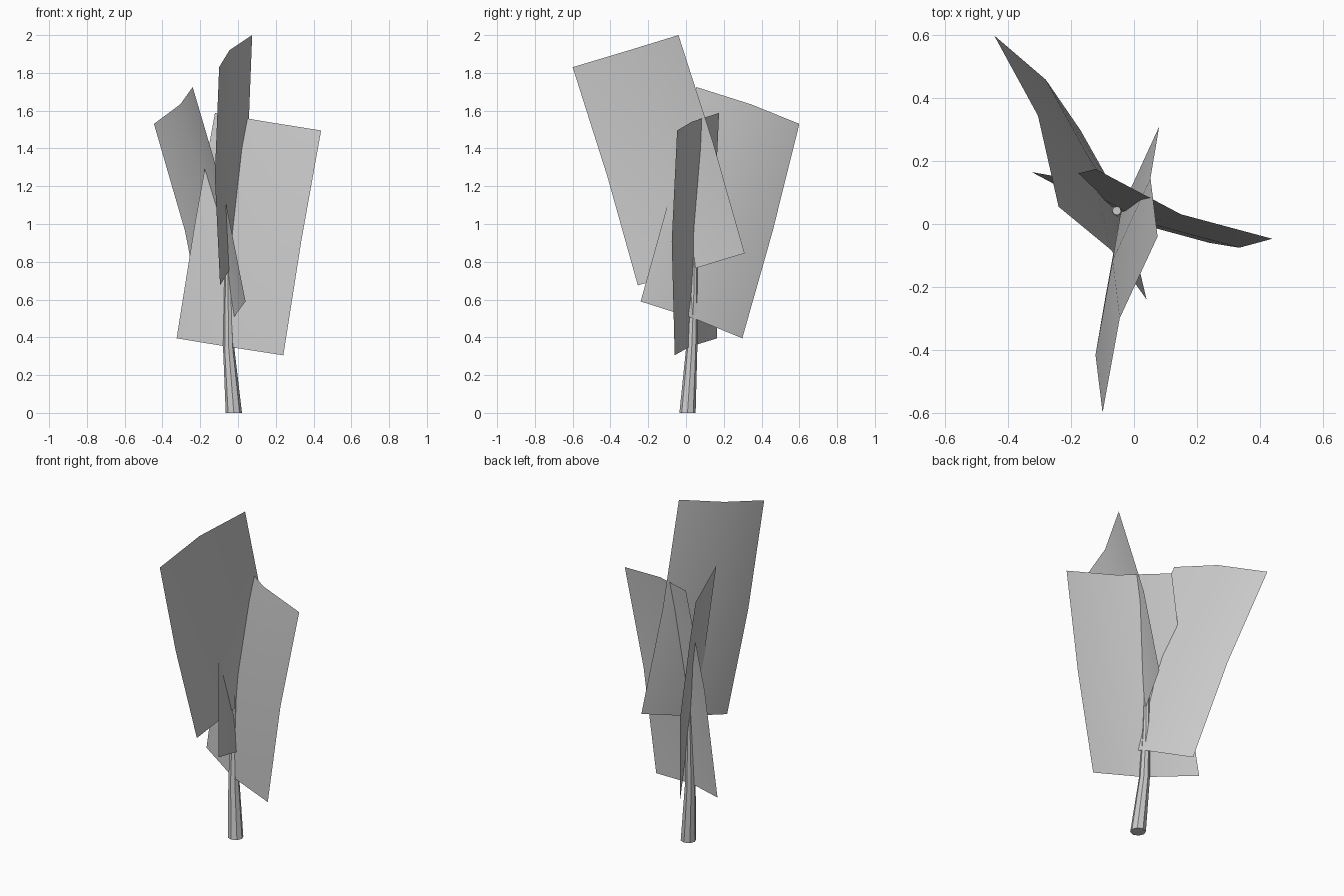
import bpy, math
from mathutils import Vector

if "Cube" in bpy.data.objects:
    bpy.data.objects.remove(bpy.data.objects["Cube"])


def make(name, verts, faces):
    me = bpy.data.meshes.new(name)
    me.from_pydata(verts, [], faces)
    ob = bpy.data.objects.new(name, me)
    bpy.context.collection.objects.link(ob)
    bpy.context.view_layer.objects.active = ob
    ob.select_set(True)
    bpy.ops.object.shade_smooth_by_angle(angle=math.radians(40))
    ob.select_set(False)
    return ob


def leaf(name, bl, br, tl, tr, bow_u, bow_v):
    """2 x 2 leaf card from four corners, bowed across (u) and along (v)."""
    bl, br, tl, tr, bow_u, bow_v = map(Vector, (bl, br, tl, tr, bow_u, bow_v))
    verts = []
    for v in (0, 0.5, 1):
        for u in (0, 0.5, 1):
            p = bl.lerp(br, u).lerp(tl.lerp(tr, u), v)
            verts.append(p + bow_u * (u == 0.5) + bow_v * (v == 0.5))
    faces = [(i, i + 1, i + 4, i + 3) for i in (0, 1, 3, 4)]
    return make(name, verts, faces)


# Tapered, slightly leaning stem: x, y, z, radius
rings = [(-0.022, 0.008, 0, 0.043), (-0.049, 0.03, 0.34, 0.03),
         (-0.053, 0.042, 0.65, 0.02), (-0.055, 0.042, 0.98, 0.014)]
N = 8
verts = [(x + r * math.cos(math.tau * k / N), y + r * math.sin(math.tau * k / N), z)
         for x, y, z, r in rings for k in range(N)]
faces = [(j * N + k, j * N + (k + 1) % N, (j + 1) * N + (k + 1) % N, (j + 1) * N + k)
         for j in range(len(rings) - 1) for k in range(N)]
faces += [tuple(reversed(range(N))), tuple(range(len(verts) - N, len(verts)))]
make("stem", verts, faces)

# Three leaf cards crossing at the stem
leaf("leaf_tall", (-0.095, -0.255, 0.675), (0.08, 0.31, 0.845),
     (-0.10, -0.6, 1.83), (0.075, -0.04, 2.0),
     (-0.033, 0.02, 0.005), (-0.025, 0.011, 0))
leaf("leaf_right", (-0.325, 0.165, 0.395), (0.24, -0.06, 0.305),
     (-0.122, 0.175, 1.588), (0.44, -0.047, 1.495),
     (-0.01, -0.033, 0), (-0.005, -0.022, 0.01))
leaf("leaf_back", (0.04, -0.24, 0.59), (-0.17, 0.298, 0.395),
     (-0.24, 0.055, 1.725), (-0.445, 0.6, 1.53),
     (0.037, 0.017, 0.006), (0.027, 0.01, 0))
